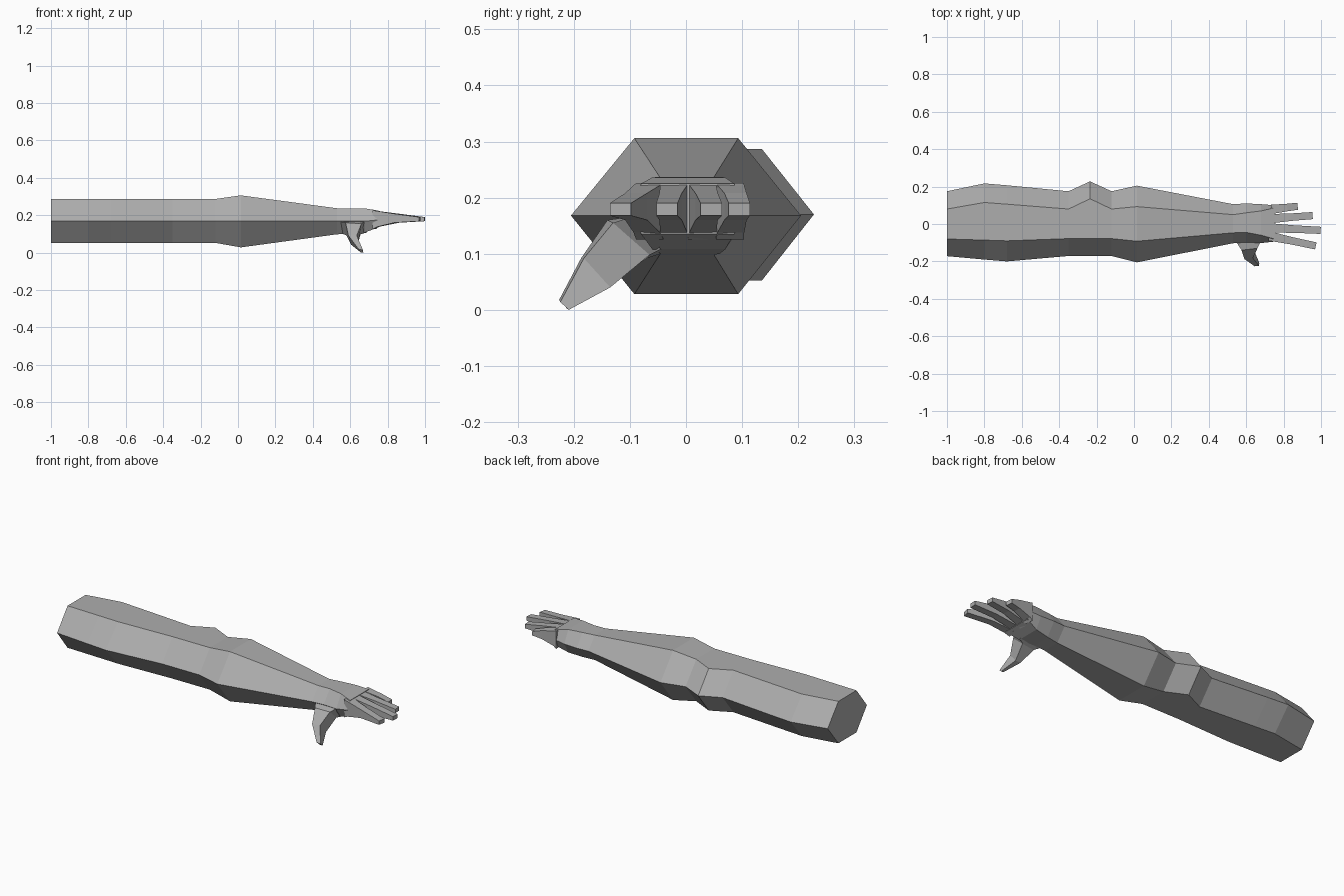
import bpy
import bmesh
from mathutils import Vector

if "Cube" in bpy.data.objects:
    bpy.data.objects.remove(bpy.data.objects["Cube"])

skin = bpy.data.materials.new("grey skin")
skin.diffuse_color = (0.42, 0.42, 0.42, 1)
skin.use_nodes = True
skin.node_tree.nodes["Principled BSDF"].inputs["Base Color"].default_value = skin.diffuse_color


def loft(name, rings):
    """Skin a closed tube through rings of equal point count, capping both ends."""
    bm = bmesh.new()
    loops = [[bm.verts.new(p) for p in ring] for ring in rings]
    n = len(loops[0])
    for a, b in zip(loops, loops[1:]):
        for i in range(n):
            j = (i + 1) % n
            bm.faces.new((a[i], a[j], b[j], b[i]))
    bm.faces.new(loops[0])
    bm.faces.new(loops[-1])
    bmesh.ops.recalc_face_normals(bm, faces=bm.faces)
    mesh = bpy.data.meshes.new(name)
    bm.to_mesh(mesh)
    bm.free()
    mesh.materials.append(skin)
    ob = bpy.data.objects.new(name, mesh)
    bpy.context.collection.objects.link(ob)
    return ob


def hexagon(x, front, front_in, back_in, back, bottom, mid, top):
    """Six-sided section across the arm."""
    return [(x, front, mid), (x, front_in, top), (x, back_in, top),
            (x, back, mid), (x, back_in, bottom), (x, front_in, bottom)]


# Arm and palm: x, front edge, front ridge, back ridge, back edge, bottom, middle, top
sections = [
    (-1.00, -.172, -.080, .080, .175, .052, .170, .287),
    (-0.80, -.190, -.086, .115, .217, .052, .170, .287),
    (-0.68, -.200, -.090, .106, .207, .052, .170, .287),
    (-0.35, -.171, -.078, .080, .175, .052, .170, .287),
    (-0.235, -.171, -.078, .135, .228, .052, .170, .287),
    (-0.12, -.171, -.078, .080, .175, .052, .170, .287),
    (0.015, -.205, -.092, .093, .205, .028, .168, .306),
    (0.53, -.103, -.047, .050, .106, .098, .168, .237),
    (0.60, -.098, -.045, .060, .110, .100, .168, .237),
    (0.68, -.102, -.060, .070, .106, .108, .168, .236),
    (0.75, -.094, -.080, .086, .100, .135, .175, .225),
]
loft("arm_and_palm", [hexagon(*s) for s in sections])


def finger(name, base, knuckle, tip):
    """Tapering four-sided finger; base and tip are (x, y), knuckle is a fraction."""
    b, t = Vector(base), Vector(tip)
    side = Vector((-(t - b).y, (t - b).x)).normalized()
    rings = []
    for f, w, low, high in ((-.12, .025, .125, .226), (0, .024, .138, .222),
                            (knuckle, .020, .160, .208), (1, .019, .168, .190)):
        c = b.lerp(t, f)
        p, q = c - side * w, c + side * w
        rings.append([(p.x, p.y, low), (p.x, p.y, high),
                      (q.x, q.y, high), (q.x, q.y, low)])
    loft(name, rings)


# Fingers spread from the knuckles
finger("index_finger", (.75, -.070), .40, (.972, -.117))
finger("middle_finger", (.75, -.022), .45, (.998, -.034))
finger("ring_finger", (.75, .030), .45, (.955, .045))
finger("little_finger", (.75, .080), .55, (.875, .095))

# Thumb hanging forward and down, lofted through four-point sections
loft("thumb", [
    [(.54, -.085, .168), (.68, -.090, .168), (.69, -.045, .108), (.56, -.045, .100)],
    [(.575, -.140, .160), (.660, -.130, .155), (.655, -.065, .098), (.580, -.070, .092)],
    [(.590, -.187, .092), (.635, -.182, .092), (.640, -.135, .040), (.605, -.140, .042)],
    [(.645, -.226, .018), (.668, -.224, .014), (.670, -.209, .000), (.655, -.212, .002)],
])
